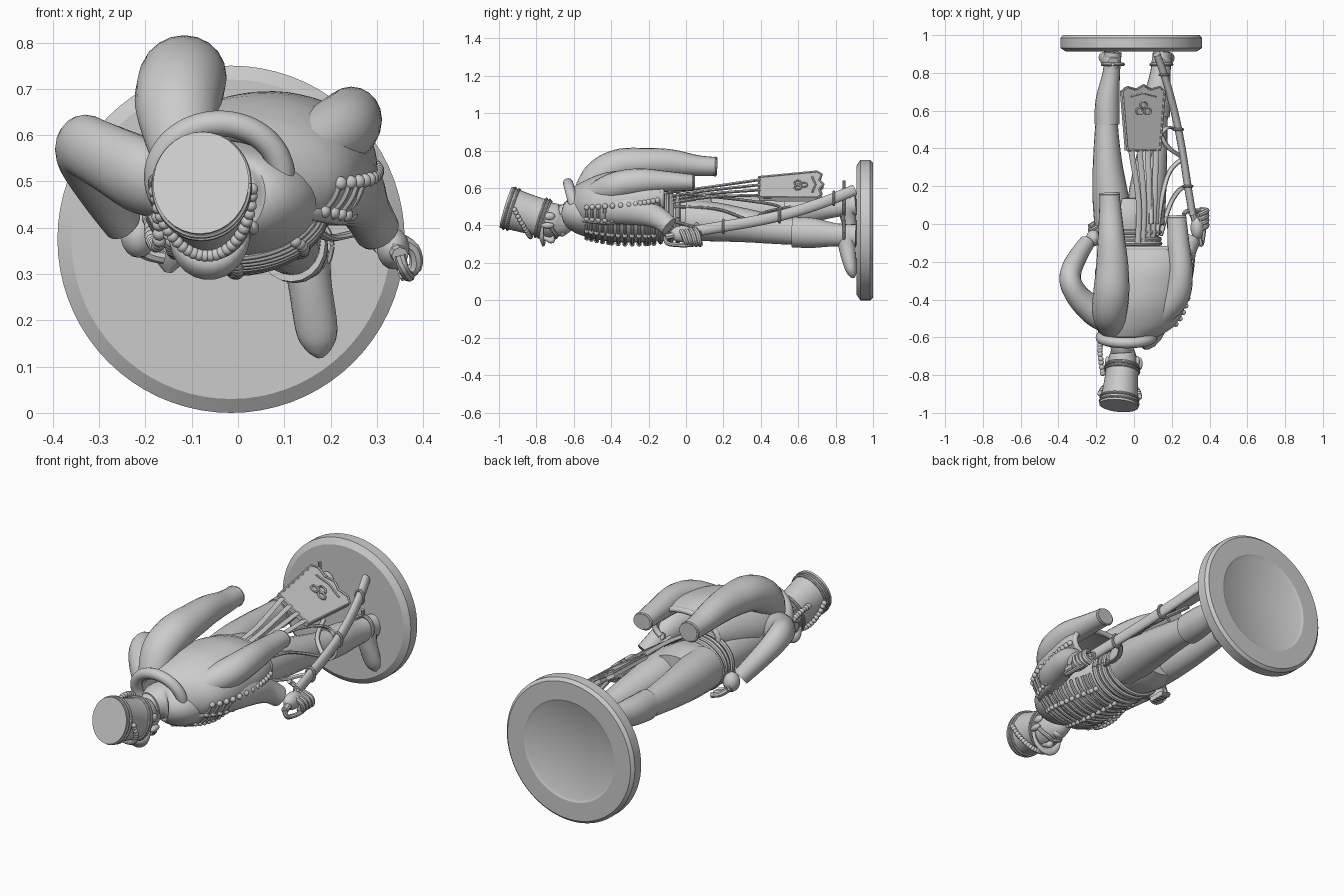
import bpy, bmesh, math
from mathutils import Vector, Matrix

if "Cube" in bpy.data.objects:
    bpy.data.objects.remove(bpy.data.objects["Cube"])

def spline(pts, n=6):
    """Smooth interpolation of tuples of any length."""
    out = []
    for i in range(len(pts) - 1):
        a, b, c, d = pts[max(i-1, 0)], pts[i], pts[i+1], pts[min(i+2, len(pts)-1)]
        for k in range(n):
            t = k / n
            out.append(tuple(0.5*(2*q + (r-p)*t + (2*p-5*q+4*r-s)*t*t + (3*q-p-3*r+s)*t**3)
                             for p, q, r, s in zip(a, b, c, d)))
    return out + [tuple(pts[-1])]

def finish(name, bm, angle=40):
    bmesh.ops.recalc_face_normals(bm, faces=bm.faces)
    me = bpy.data.meshes.new(name)
    bm.to_mesh(me); bm.free()
    ob = bpy.data.objects.new(name, me)
    bpy.context.collection.objects.link(ob)
    bpy.ops.object.select_all(action='DESELECT')
    ob.select_set(True)
    bpy.context.view_layer.objects.active = ob
    bpy.ops.object.shade_smooth_by_angle(angle=math.radians(angle))
    return ob

def loft_into(bm, pts, seg=20, ref=None, n=6):
    """Points are x, y, z, radius_a[, radius_b]; capped ellipse sections along the path."""
    P = spline([tuple(p) if len(p) == 5 else tuple(p) + (p[3],) for p in pts], n)
    rings = []
    for i, p in enumerate(P):
        T = (Vector(P[min(i+1, len(P)-1)][:3]) - Vector(P[max(i-1, 0)][:3])).normalized()
        R = Vector(ref) if ref else Vector((1, 0, 0))
        A = (R - T * R.dot(T)).normalized()
        B = A.cross(T)
        c = Vector(p[:3])
        rings.append([bm.verts.new(c + A*p[3]*math.cos(2*math.pi*k/seg) + B*p[4]*math.sin(2*math.pi*k/seg))
                      for k in range(seg)])
    for r, s in zip(rings, rings[1:]):
        for k in range(seg):
            bm.faces.new((r[k], r[(k+1) % seg], s[(k+1) % seg], s[k]))
    bm.faces.new(rings[0]); bm.faces.new(rings[-1])

def loft(name, pts, seg=20, ref=None, n=6):
    bm = bmesh.new()
    loft_into(bm, pts, seg, ref, n)
    return finish(name, bm)

def tubes(name, paths, r, ref=None, seg=8, n=4, flat=1):
    bm = bmesh.new()
    for path in paths:
        loft_into(bm, [tuple(p[:3]) + (r, r*flat) for p in path], seg, ref, n)
    return finish(name, bm)

def balls(name, items):
    """Items are centre and three radii."""
    bm = bmesh.new()
    for c, s in items:
        bmesh.ops.create_uvsphere(bm, u_segments=14, v_segments=9, radius=1,
                                  matrix=Matrix.Translation(c) @ Matrix.Diagonal((*s, 1)))
    return finish(name, bm)

def rope(name, pts, r, count):
    P = spline(pts, 20)
    balls(name, [(P[int(i*(len(P)-1)/(count-1))], (r, r, r)) for i in range(count)])

def section(secs, t, deg, k=1.0):
    """Point on a lofted body: t in 0..1 along sections, angle 90 is the back."""
    P = spline(secs, 10)
    x, y, z, a, b = P[min(int(t*(len(P)-1) + .5), len(P)-1)]
    w = math.radians(deg)
    return (x + k*a*math.cos(w), y, z + k*b*math.sin(w))

# round stand with chamfered rim and dished underside
bm = bmesh.new()
prof = [(0, .912), (.345, .912), (.375, .932), (.375, .985), (.36, 1), (.265, 1), (.25, .992), (0, .975)]
vs = [bm.verts.new((r, y, 0)) for r, y in prof]
es = [bm.edges.new(e) for e in zip(vs, vs[1:])]
bmesh.ops.spin(bm, geom=vs + es, cent=(0, 0, 0), axis=(0, 1, 0), angle=2*math.pi, steps=72)
bmesh.ops.remove_doubles(bm, verts=bm.verts, dist=1e-4)
bmesh.ops.translate(bm, verts=bm.verts, vec=(-.015, 0, .375))
finish("round_stand", bm, 25)

# torso and hips
torso = [(-.065, -.64, .46, .065, .065), (-.05, -.59, .465, .11, .085), (-.01, -.53, .46, .18, .12),
         (0, -.38, .455, .19, .143), (-.01, -.2, .445, .165, .135), (-.02, -.08, .44, .15, .12),
         (-.03, .04, .445, .165, .125), (-.03, .14, .45, .15, .10)]
loft("torso", torso, 32)
# waist sash
tubes("waist_sash", [[section(torso, t, d, 1.03) for d in range(0, 361, 20)] for t in (.64, .68, .72, .76)],
      .013, (0, 1, 0))
# chest braiding and buttons
rows = [.29 + .026*i for i in range(13)]
tubes("chest_braid", [[section(torso, t, d, 1.03) for d in range(195, 350, 14)] for t in rows], .009, (0, 1, 0), 8, 2)
balls("chest_buttons", [(section(torso, t, d, 1.05), (.014,)*3) for t in rows for d in (225, 270, 315)])

# legs and boots
loft("left_leg", [(.06, 0, .43, .10, .11), (.07, .15, .42, .10, .105), (.09, .32, .40, .085, .09),
                  (.11, .5, .375, .068, .075), (.12, .64, .365, .06, .07)])
loft("left_boot", [(.115, .57, .365, .074, .082), (.125, .68, .36, .07, .08), (.14, .8, .35, .054, .062), (.15, .91, .345, .05, .062)])
loft("left_foot", [(.14, .85, .40, .03, .03), (.145, .86, .36, .052, .055), (.155, .862, .28, .047, .045),
                   (.17, .88, .18, .045, .034), (.175, .89, .14, .03, .022), (.177, .895, .12, .008, .008)])
loft("right_leg", [(-.11, 0, .46, .10, .11), (-.125, .15, .465, .095, .105), (-.14, .32, .47, .078, .09),
                   (-.145, .5, .475, .062, .072), (-.14, .62, .48, .055, .062)])
loft("right_boot", [(-.142, .53, .475, .066, .078), (-.14, .65, .485, .064, .072), (-.12, .8, .50, .046, .055), (-.11, .91, .51, .045, .055)])
loft("right_foot", [(-.11, .85, .56, .03, .03), (-.115, .862, .51, .048, .05), (-.13, .868, .44, .046, .042),
                    (-.145, .885, .35, .043, .03), (-.15, .895, .305, .01, .01)])
# ankle straps and spurs
tubes("spurs", [[(x+.055*math.cos(math.radians(d)), .845, z+.06*math.sin(math.radians(d))) for d in range(0, 361, 30)]
                for x, z in ((.145, .36), (-.112, .51))] +
      [[(.145, .845, .42), (.145, .835, .46)], [(-.112, .845, .57), (-.112, .845, .64)]], .009, (0, 1, 0))

# right arm bent to the hip
loft("right_arm", [(-.12, -.53, .49, .06, .07), (-.2, -.47, .51, .075, .085), (-.29, -.39, .555, .064, .075),
                   (-.335, -.31, .575, .058, .068), (-.33, -.24, .54, .055, .06), (-.29, -.16, .47, .048, .052), (-.25, -.1, .41, .042, .046)])
balls("right_hand", [((-.215, -.075, .385), (.04, .045, .05))])
tubes("right_fingers", [[(-.235, -.08+.022*i, .37), (-.2, -.06+.022*i, .345), (-.16, -.05+.022*i, .335)] for i in range(4)], .014)

# left arm reaching to the sword
loft("left_arm", [(.13, -.5, .48, .07, .08), (.21, -.38, .49, .075, .085), (.25, -.25, .48, .066, .08),
                  (.275, -.15, .44, .053, .06), (.3, -.09, .395, .05, .052)])
balls("left_hand", [((.335, -.02, .355), (.036, .065, .045))])
tubes("left_fingers", [[(.34, -.03+.026*i, .38), (.378, -.015+.026*i, .355), (.383, .0+.024*i, .315), (.35, .01+.022*i, .298)]
                       for i in range(4)], .0145)

# hanging jacket as an open shell over the back
jacket = [(-.03, -.6, .50, .13, .095), (.01, -.53, .51, .20, .125), (.04, -.42, .52, .225, .155),
          (.07, -.28, .53, .215, .155), (.085, -.2, .54, .205, .135), (.09, -.13, .55, .19, .105)]
bm = bmesh.new()
ts, ds = [i/20 for i in range(21)], list(range(-38, 201, 7))
grid = [[bm.verts.new(section(jacket, t, d)) for d in ds] for t in ts]
for r, s in zip(grid, grid[1:]):
    for k in range(len(ds)-1):
        bm.faces.new((r[k], r[k+1], s[k+1], s[k]))
ob = finish("hanging_jacket", bm)
m = ob.modifiers.new("thickness", 'SOLIDIFY'); m.thickness = .02; m.offset = 0
# fur edging and jacket braid
tubes("jacket_fur_sides", [[section(jacket, i/10, d) for i in range(11)] for d in (-38, 198)], .02, (1, 0, 0), 10)
tubes("jacket_hem", [[section(jacket, 1, d) for d in range(-38, 200, 17)]], .014, (0, 1, 0), 10)
tubes("fur_collar", [[(-.04+.135*math.cos(math.radians(d)), -.6-.03*math.sin(math.radians(d)), .51+.115*math.sin(math.radians(d)))
                      for d in range(-60, 231, 15)]], .028, (0, 1, 0), 12)
jrows = [.2+.06*i for i in range(13)]
tubes("jacket_braid", [[section(jacket, t, d, 1.03) for d in (-36, -26, -16, -6)] for t in jrows], .011, (0, 1, 0))
balls("jacket_toggles", [(section(jacket, t, d, 1.06), (.015,)*3) for t in jrows for d in (-34, -6)])
# back seams
tubes("jacket_seams", [[section(jacket, t/10, d, 1.02) for t in range(1, 11)] for d in (62, 112)], .006, (1, 0, 0))

# empty jacket sleeves
loft("long_sleeve", [(-.12, -.55, .56, .07, .06), (-.13, -.47, .66, .092, .085), (-.12, -.36, .72, .095, .088), (-.115, -.22, .735, .085, .08),
                     (-.12, -.08, .735, .072, .072), (-.125, .06, .72, .06, .056), (-.13, .165, .715, .052, .05)])
loft("short_sleeve", [(.14, -.48, .56, .07, .07), (.22, -.38, .61, .075, .075), (.245, -.25, .635, .066, .07),
                      (.235, -.1, .635, .058, .055), (.225, .045, .63, .05, .042)])
tubes("sleeve_cuffs", [[(x+a*math.cos(math.radians(d)), y, z+b*math.sin(math.radians(d))) for d in range(0, 361, 20)]
                       for x, y, z, a, b in ((-.13, .155, .715, .047, .045), (.225, .035, .63, .045, .037))], .009, (0, 1, 0))

# head and face
loft("head", [(-.07, -.6, .47, .062, .06), (-.068, -.64, .455, .058, .062), (-.062, -.668, .43, .062, .082), (-.06, -.71, .43, .075, .09),
              (-.062, -.77, .435, .082, .095), (-.065, -.83, .445, .08, .09)])
loft("nose", [(-.05, -.775, .345, .01), (-.048, -.74, .327, .014), (-.048, -.718, .322, .018), (-.05, -.705, .345, .008)], 10)
tubes("moustache", [[(-.05, -.7, .335), (-.05+s*.035, -.693, .345), (-.05+s*.06, -.71, .37), (-.05+s*.072, -.725, .395)] for s in (-1, 1)], .011, (0, 1, 0))
balls("ears_and_chin", [((-.14, -.73, .45), (.014, .03, .02)), ((.018, -.73, .45), (.014, .03, .02)), ((-.055, -.663, .365), (.03, .022, .025))])

# tall cap tilted backward
hat = [Vector((-.06, -.745, .432)), Vector((-.08, -.962, .497))]
ax = (hat[1]-hat[0]).normalized()
loft("tall_cap", [tuple(hat[0].lerp(hat[1], t)) + (a, b) for t, a, b in
     ((0, .088, .104), (.3, .088, .103), (.7, .096, .108), (1, .104, .115))], 32)
U = (Vector((1, 0, 0)) - ax*ax.x).normalized(); W = U.cross(-ax)
def hat_pt(t, d, k=1.0):
    w = math.radians(d)
    return tuple(hat[0].lerp(hat[1], t) + U*math.cos(w)*k*(.087+.015*t) + W*math.sin(w)*k*(.103+.01*t))
tubes("cap_bands", [[hat_pt(t, d, 1.01) for d in range(0, 361, 15)] for t in (.06, .14, .82, .92)], .007, (0, 1, 0))
# visor
bm = bmesh.new()
inner, outer = [], []
for d in range(195, 346, 10):
    reach = 1 + .5*math.sin(math.radians((d-195)*1.2))
    inner.append(bm.verts.new(hat_pt(.06, d, .97)))
    outer.append(bm.verts.new(Vector(hat_pt(.06, d, reach)) + Vector((0, .035*(reach-1)*2, 0))))
for k in range(len(inner)-1):
    bm.faces.new((inner[k], inner[k+1], outer[k+1], outer[k]))
finish("visor", bm).modifiers.new("thickness", 'SOLIDIFY').thickness = .012
# plaited cords on the cap and down the shoulder
rope("cap_cord", [hat_pt(.75-.5*math.sin(math.radians(i*18)), 180+18*i, 1.08) for i in range(11)], .013, 26)
rope("shoulder_cord", [(-.165, -.79, .5), (-.18, -.68, .5), (-.175, -.6, .46), (-.17, -.5, .37), (-.185, -.38, .37), (-.19, -.28, .42)], .015, 28)
balls("cord_tassels", [((.03, -.74, .4), (.016, .035, .016)), ((-.19, -.26, .42), (.018, .04, .018))])

# curved sword scabbard and hilt
blade = [(.31, .05, .37), (.285, .2, .395), (.262, .35, .42), (.235, .5, .452), (.2, .65, .495), (.16, .79, .545), (.12, .9, .59)]
loft("scabbard", [p + (.02, .03) for p in blade], 14)
tubes("scabbard_rings", [[(x+.024*math.cos(math.radians(d)), y, z+.035*math.sin(math.radians(d))) for d in range(0, 361, 30)]
                         for x, y, z in (blade[1], blade[3], blade[5])], .007, (0, 1, 0))
tubes("sword_grip", [[(.35, -.11, .34), (.335, -.03, .355), (.31, .06, .37)]], .018)
tubes("hand_guard", [[(.35, -.11, .34), (.36, -.1, .305), (.37, -.02, .295), (.36, .05, .305), (.32, .07, .36)],
                     [(.35, .07, .345), (.31, .07, .37), (.275, .065, .395), (.265, .05, .41)]], .012, (.5, 0, .8))

# hanging pouch with straps and ornament
def pouch_pt(u, v, lift=0):
    w = .088 + .028*v
    return Vector((.045 + u*w + .5*lift, .39 + .335*v, .595 + .015*v - .62*u*w + .85*lift))
bm = bmesh.new()
outline = [(-1, 0), (1, 0), (1, .93), (.75, 1), (.35, .96), (0, 1.03), (-.35, .96), (-.75, 1), (-1, .93)]
lo, hi = [[bm.verts.new(pouch_pt(u, v, h)) for u, v in outline] for h in (-.012, .012)]
bm.faces.new(lo); bm.faces.new(hi)
for k in range(9):
    bm.faces.new((lo[k], lo[(k+1) % 9], hi[(k+1) % 9], hi[k]))
finish("pouch", bm)
tubes("pouch_border", [[pouch_pt(u*.98, v, .012) for u, v in outline + outline[:1]]], .007, (.5, 0, .85), 6, 1)
tubes("pouch_ornament", [[pouch_pt(u+.17*math.cos(math.radians(d)), v+.05*math.sin(math.radians(d)), .014) for d in range(0, 361, 40)]
                         for u, v in ((-.2, .62), (.2, .62), (0, .72))] +
      [[pouch_pt(u, .9-.08*abs(u), .014) for u in (-.6, -.3, 0, .3, .6)]], .006, (.5, 0, .85), 6, 2)
tubes("pouch_straps", [[(.02+.025*k, -.1, .575-.02*k), (.025+.028*k, .12, .605-.018*k), pouch_pt(-.75+.5*k, .02, .01)] for k in range(4)],
      .015, None, 8, 4, .5)
# sword slings
tubes("sword_slings", [[(.14, -.06, .42), (.19, .1, .38), (.24, .18, .385), blade[1]],
                       [(.12, -.06, .5), (.15, .15, .49), (.19, .28, .45), blade[2]],
                       [(.09, 0, .57), (.1, .35, .53), (.16, .5, .5), blade[3]],
                       [blade[2], (.17, .42, .47), (.11, .56, .5)]], .013, None, 8, 5, .6)
